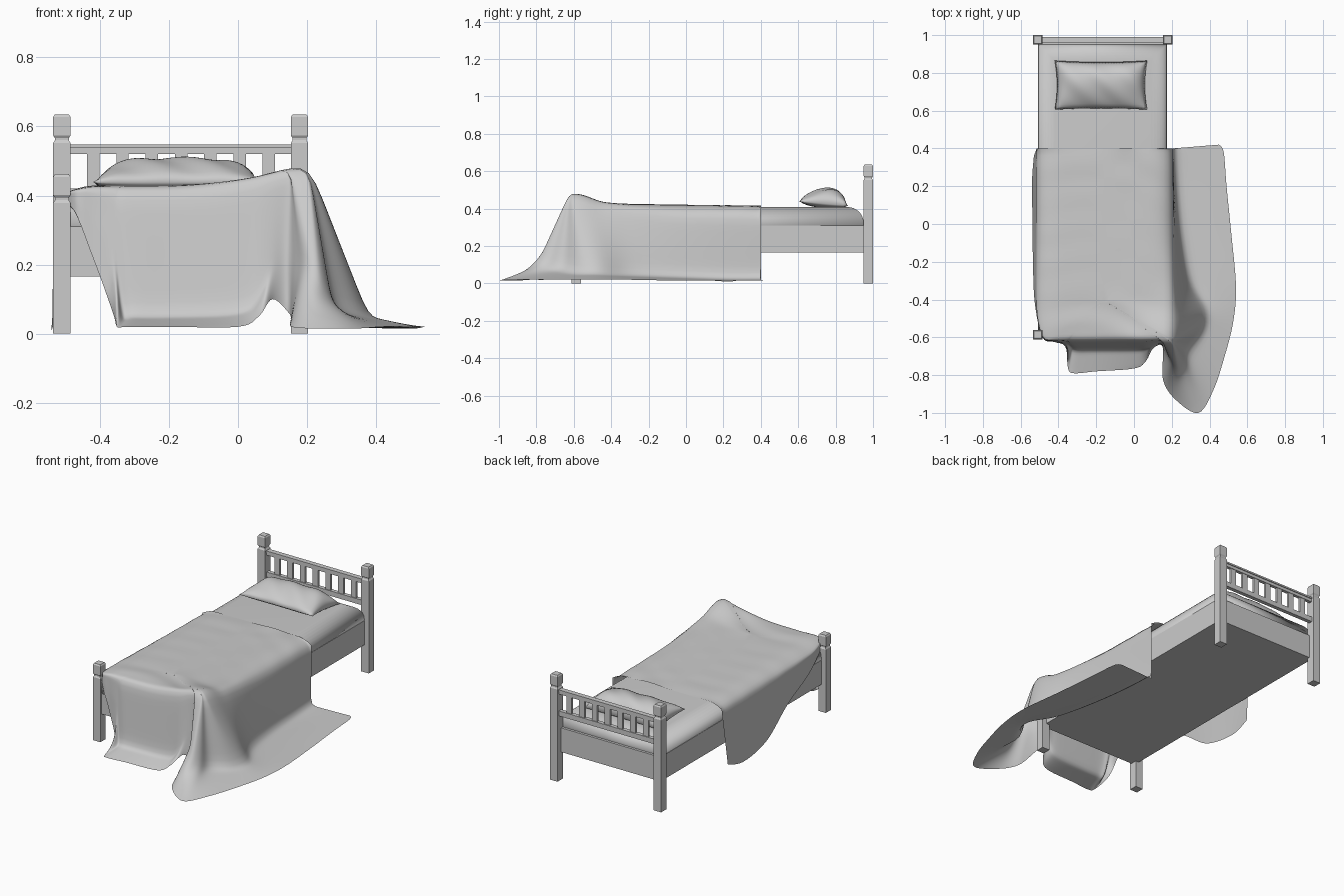
import bpy, bmesh, math
from mathutils import Vector

cube = bpy.data.objects.get("Cube")
if cube:
    bpy.data.objects.remove(cube, do_unlink=True)

grey = bpy.data.materials.new("plain_grey")
grey.use_nodes = True
grey.diffuse_color = (0.6, 0.6, 0.6, 1)
grey.node_tree.nodes["Principled BSDF"].inputs["Base Color"].default_value = grey.diffuse_color


def finish(name, bm, smooth=False):
    mesh = bpy.data.meshes.new(name)
    bm.to_mesh(mesh)
    bm.free()
    mesh.materials.append(grey)
    for p in mesh.polygons:
        p.use_smooth = smooth
    obj = bpy.data.objects.new(name, mesh)
    bpy.context.collection.objects.link(obj)


def box(name, low, high, top_round=0):
    low, high = Vector(low), Vector(high)
    bm = bmesh.new()
    bmesh.ops.create_cube(bm, size=1)
    for v in bm.verts:
        v.co = (low + high) / 2 + v.co * (high - low)
    if top_round:
        rim = [e for e in bm.edges if all(v.co.z > high.z - 0.001 for v in e.verts)]
        bmesh.ops.bevel(bm, geom=rim, offset=top_round, segments=8,
                        profile=0.5, affect='EDGES')
    finish(name, bm, top_round > 0)


def grid_faces(bm, rows):
    for a, b in zip(rows, rows[1:]):
        for i in range(len(a) - 1):
            bm.faces.new((a[i], a[i + 1], b[i + 1], b[i]))


# Square posts with a grooved neck and a chamfered cap
def post(name, x, y, body, top):
    r, neck = 0.025, 0.02
    profile = [(r, 0), (r, body - 0.008), (neck, body), (neck, body + 0.006),
               (r, body + 0.014), (r, top - 0.008), (neck, top)]
    bm = bmesh.new()
    corners = ((-1, -1), (1, -1), (1, 1), (-1, 1), (-1, -1))
    rows = [[bm.verts.new((x + s * w, y + t * w, z)) for s, t in corners] for w, z in profile]
    grid_faces(bm, rows)
    bm.faces.new(rows[0][:4])
    bm.faces.new(rows[-1][:4])
    bmesh.ops.remove_doubles(bm, verts=bm.verts[:], dist=0.0005)
    bmesh.ops.recalc_face_normals(bm, faces=bm.faces[:])
    finish(name, bm)


for side, x in (("right", -0.51), ("left", 0.178)):
    post("head_post_" + side, x, 0.975, 0.56, 0.635)
    post("foot_post_" + side, x, -0.587, 0.387, 0.462)

# Frame and headboard
box("bed_frame", (-0.507, -0.6, 0.165), (0.175, 0.965, 0.31))
box("headboard_top_rail", (-0.49, 0.965, 0.52), (0.16, 0.985, 0.542))
box("headboard_cap", (-0.49, 0.96, 0.538), (0.16, 0.99, 0.548))
box("headboard_lower_rail", (-0.49, 0.963, 0.39), (0.16, 0.987, 0.42))
for i in range(7):
    x = -0.419 + i * 0.0847
    box("headboard_slat_%d" % (i + 1), (x - 0.018, 0.968, 0.41), (x + 0.018, 0.982, 0.525))

# Mattress
box("mattress", (-0.505, -0.6, 0.27), (0.173, 0.95, 0.408), 0.085)


# Pillow, two puffed sheets sharing a pinched rim
def pillow():
    n, m = 32, 20
    bm = bmesh.new()
    for sign in (1, -1):
        rows = []
        for j in range(m + 1):
            v = 2 * j / m - 1
            row = []
            for i in range(n + 1):
                u = 2 * i / n - 1
                puff = ((1 - u ** 4) * (1 - v * v)) ** 0.55
                x = -0.175 + 0.245 * u * (1 - 0.05 * (1 - v * v))
                y = 0.735 + 0.13 * v * (1 - 0.06 * (1 - u * u))
                z = 0.427 - 0.012 * v
                crease = 0.004 * math.sin(9 * u + 4 * v) * puff
                z += puff * (0.08 + 0.03 * v) + crease if sign > 0 else -0.025 * puff
                row.append(bm.verts.new((x, y, z)))
            rows.append(row)
        grid_faces(bm, rows)
    bmesh.ops.remove_doubles(bm, verts=bm.verts[:], dist=0.0005)
    bmesh.ops.recalc_face_normals(bm, faces=bm.faces[:])
    finish("pillow", bm, True)


pillow()

# Blanket hem, running from the head end of the left side round the foot
HEM = [(.45, .42, .015), (.475, .38, .015), (.49, .2, .015), (.515, -.05, .015),
       (.54, -.33, .02), (.525, -.52, .02), (.48, -.7, .02), (.42, -.88, .02),
       (.34, -1, .015), (.22, -.93, .015), (.155, -.83, .02), (.153, -.7, .04),
       (.147, -.64, .06), (.1, -.66, .1), (.06, -.73, .05), (0, -.765, .02),
       (-.2, -.78, .02), (-.32, -.79, .02), (-.35, -.76, .02), (-.362, -.65, .06),
       (-.42, -.625, .22), (-.485, -.6, .37), (-.525, -.42, .29), (-.535, -.2, .19),
       (-.537, 0, .05), (-.54, .22, .01), (-.53, .36, .04)]
# Crease where the fallen cloth meets the floor
CREASE = [(.205, .4, .02), (.205, .37, .02), (.215, .2, .02), (.24, -.05, .03),
          (.29, -.3, .04), (.375, -.45, .05), (.36, -.56, .05), (.28, -.66, .07),
          (.27, -.74, .1), (.24, -.78, .13), (.2, -.74, .2), (.17, -.68, .2),
          (.145, -.635, .22), (.1, -.645, .2), (.06, -.66, .1), (0, -.66, .06),
          (-.2, -.66, .05), (-.3, -.66, .05), (-.335, -.65, .06)]


def clamp(value, low, high):
    return max(low, min(high, value))


def curve(points, steps):
    pts = [Vector(p) for p in points]
    out = []
    for i in range(len(pts) - 1):
        a, b, c, d = pts[max(i - 1, 0)], pts[i], pts[i + 1], pts[min(i + 2, len(pts) - 1)]
        for k in range(steps):
            t = k / steps
            out.append(b + (c - a) * t / 2 + (a * 2 - b * 5 + c * 4 - d) * t * t / 2
                       + (b * 3 - a - c * 3 + d) * t ** 3 / 2)
    return out + [pts[-1]]


def top_height(x, y):
    bump = math.exp(-((x - 0.19) ** 2 / 0.03 + (y + 0.6) ** 2 / 0.015))
    wrinkle = 0.003 * math.sin(38 * y + 9 * x + 2 * math.sin(8 * x))
    round_off = 0.03 * max(0, (-0.42 - x) / 0.095) ** 2
    round_off += 0.035 * max(0, (x - 0.11) / 0.1) ** 2 * clamp((y + 0.35) / 0.3, 0, 1)
    return 0.42 - 0.015 * y + 0.056 * bump + wrinkle - round_off


def bed_edge(p):
    head = 1.12 if p.x < -0.5 and p.y > 0 else 1
    x, y = clamp(p.x, -0.515, 0.2), clamp(p.y * head, -0.615, 0.4)
    # A slight pull towards the hem fans the cloth out round the corner
    x, y = x + 0.03 * (p.x - x), y + 0.03 * min(0, p.y - y)
    return Vector((x, y, top_height(x, y)))


def blanket():
    middle = [Vector(c) for c in CREASE]
    for h in HEM[len(CREASE):]:
        middle.append((bed_edge(Vector(h)) + Vector(h)) / 2)
    bm = bmesh.new()
    rows = []
    for hem, crease in zip(curve(HEM, 6), curve(middle, 6)):
        edge = bed_edge(hem)
        # Stepped spine points let both halves share their middle vertices
        spine = Vector((-0.16, 0.08 * round(clamp(edge.y, -0.4, 0.4) / 0.08), 0))
        path = [spine.lerp(edge, k / 14) for k in range(14)]
        for p in path:
            p.z = top_height(p.x, p.y)
        path += [edge.lerp(crease, k / 10) for k in range(10)]
        path += [crease.lerp(hem, k / 10) for k in range(11)]
        rows.append([bm.verts.new(p) for p in path])
    grid_faces(bm, rows)
    bmesh.ops.remove_doubles(bm, verts=bm.verts[:], dist=0.0003)
    loose = [v for v in bm.verts if not v.is_boundary]
    for _ in range(5):
        bmesh.ops.smooth_vert(bm, verts=loose, factor=0.5,
                              use_axis_x=True, use_axis_y=True, use_axis_z=True)
    bmesh.ops.recalc_face_normals(bm, faces=bm.faces[:])
    bm.normal_update()
    if sum(f.normal.z * f.calc_area() for f in bm.faces) < 0:
        bmesh.ops.reverse_faces(bm, faces=bm.faces[:])
    finish("blanket", bm, True)


blanket()
